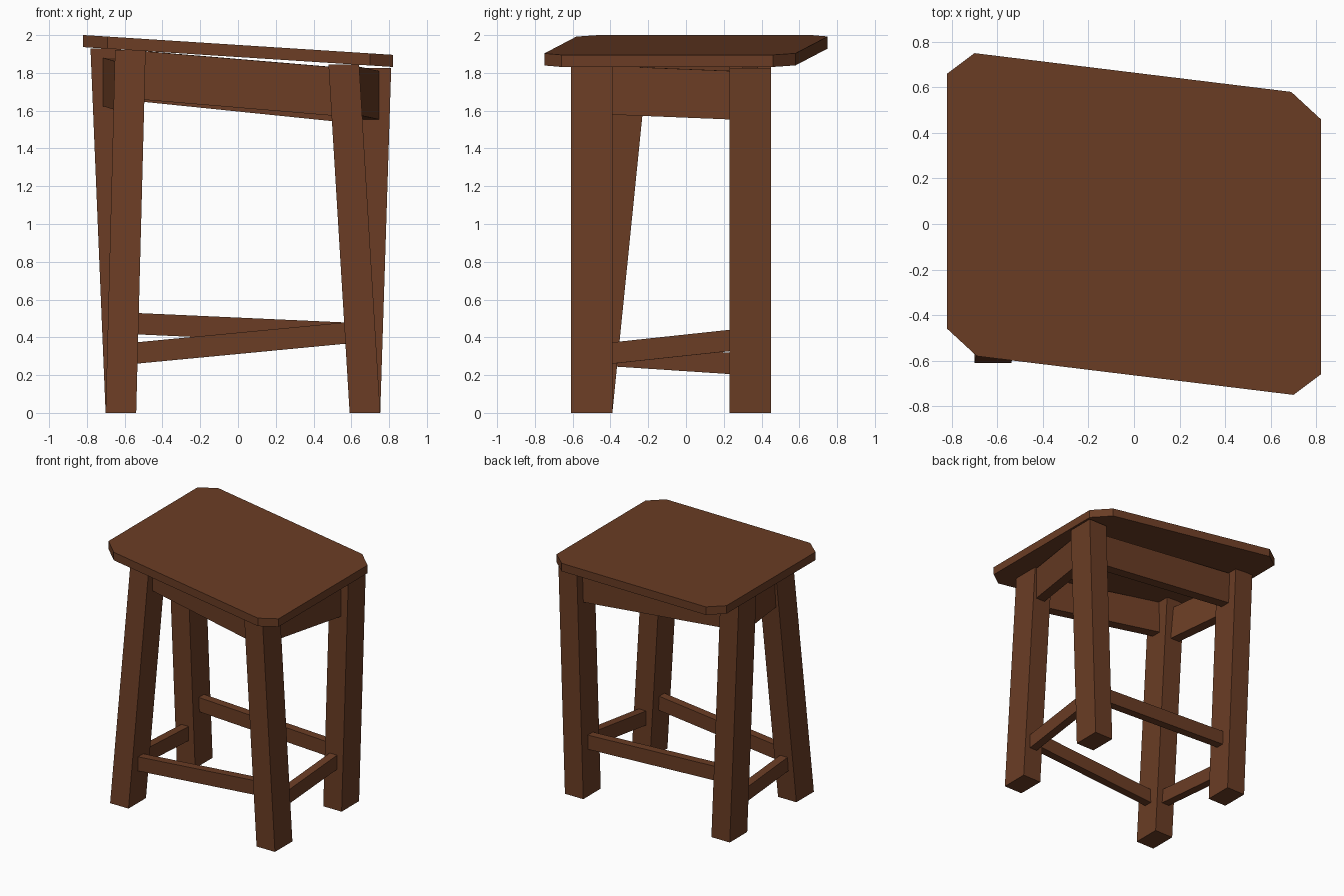
import bpy
from mathutils import Vector

if "Cube" in bpy.data.objects:
    bpy.data.objects.remove(bpy.data.objects["Cube"])

wood = bpy.data.materials.new("brown wood")
wood.diffuse_color = (0.145, 0.046, 0.018, 1)
wood.use_nodes = True
wood.node_tree.nodes["Principled BSDF"].inputs["Base Color"].default_value = wood.diffuse_color


def prism(name, ring_a, ring_b):
    """Solid between two matching rings of points."""
    n = len(ring_a)
    faces = [tuple(reversed(range(n))), tuple(range(n, 2 * n))]
    faces += [(i, (i + 1) % n, n + (i + 1) % n, n + i) for i in range(n)]
    mesh = bpy.data.meshes.new(name)
    mesh.from_pydata([tuple(p) for p in ring_a + ring_b], [], faces)
    mesh.materials.append(wood)
    obj = bpy.data.objects.new(name, mesh)
    bpy.context.collection.objects.link(obj)


# Crooked seat: clipped-corner slab that drops towards +x
half = [(0.82, -0.66), (0.82, 0.46), (0.69, 0.58), (-0.70, 0.75)]
outline = half + [(-x, -y) for x, y in half]


def seat_ring(z):
    return [(x, y, z - 0.064 * x) for x, y in outline]


prism("seat", seat_ring(1.884), seat_ring(1.948))

# Leaning legs: foot centre and top centre
LEGS = {
    "front_left_leg": ((-0.62, -0.50, 0), (-0.57, -0.306, 1.92)),
    "front_right_leg": ((0.672, -0.50, 0), (0.56, -0.50, 1.845)),
    "back_left_leg": ((-0.62, 0.34, 0), (-0.70, 0.34, 1.93)),
    "back_right_leg": ((0.672, 0.34, 0), (0.73, 0.34, 1.825)),
}


def leg_ring(c):
    return [(c[0] + sx * 0.081, c[1] + sy * 0.11, c[2])
            for sx, sy in ((-1, -1), (1, -1), (1, 1), (-1, 1))]


for name, (foot, top) in LEGS.items():
    prism(name, leg_ring(foot), leg_ring(top))


# Rails run between leg centres at the given heights
def rail(name, leg_a, za, leg_b, zb, height, thick):
    ends = []
    for leg, z in ((leg_a, za), (leg_b, zb)):
        foot, top = (Vector(p) for p in LEGS[leg + "_leg"])
        ends.append(foot.lerp(top, z / top.z))
    a, b = ends
    side = (b - a).cross(Vector((0, 0, 1))).normalized() * thick / 2
    up = Vector((0, 0, height / 2))
    prism(name, *[[p - side - up, p - side + up, p + side + up, p + side - up]
                  for p in (a, b)])


RAILS = [  # side, first leg, second leg, apron heights, stretcher heights
    ("front", "front_left", "front_right", (1.793, 1.697), (0.31, 0.43)),
    ("back", "back_right", "back_left", (1.65, 1.795), (0.417, 0.477)),
    ("left", "back_left", "front_left", (1.757, 1.722), (0.255, 0.308)),
    ("right", "front_right", "back_right", (1.712, 1.678), (0.305, 0.395)),
]
for side, a, b, apron, stretcher in RAILS:
    rail(side + "_apron", a, apron[0], b, apron[1], 0.257, 0.08)
    rail(side + "_stretcher", a, stretcher[0], b, stretcher[1], 0.113, 0.065)
